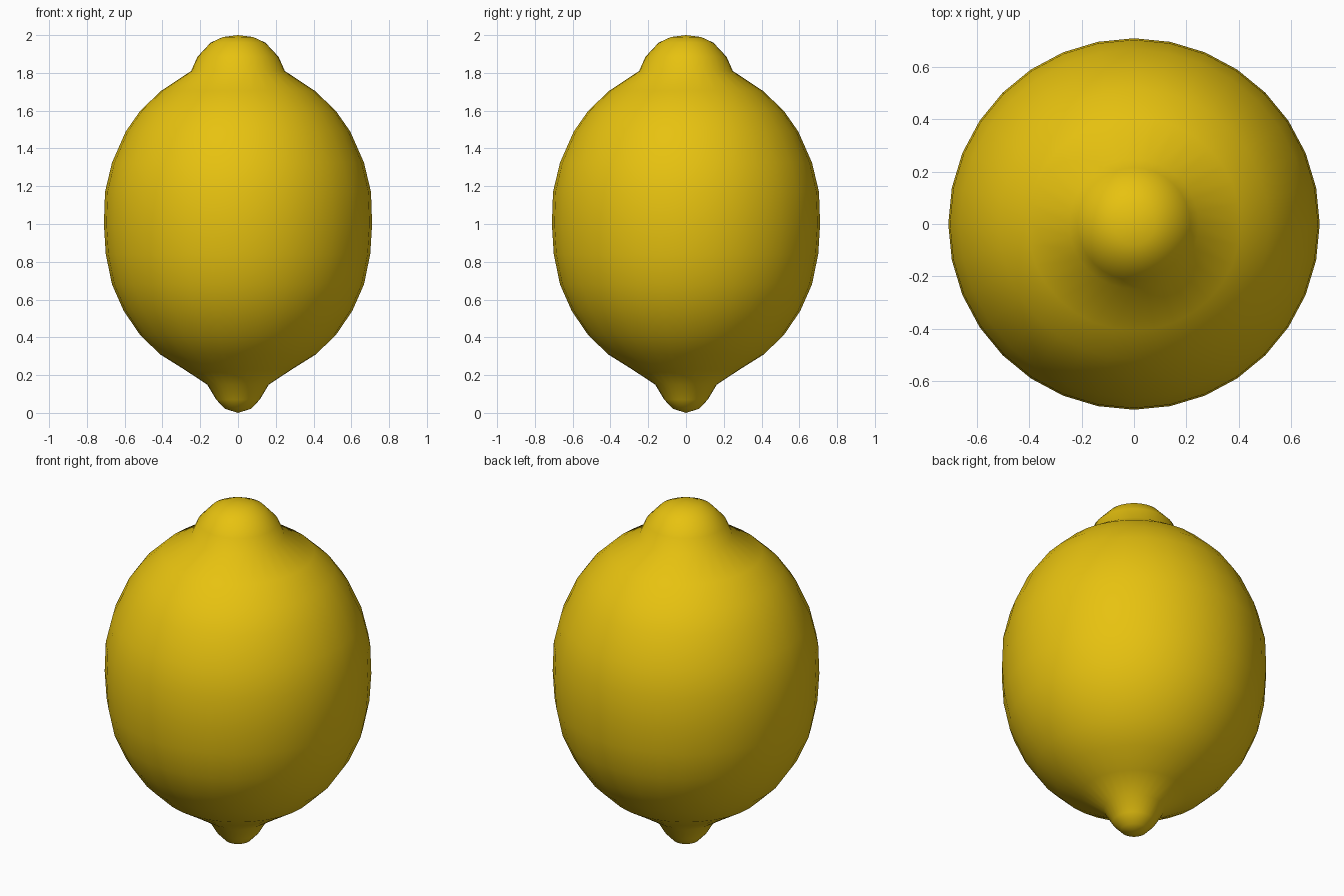
import bpy
import bmesh
from math import tau
from mathutils import Vector

cube = bpy.data.objects.get("Cube")
if cube:
    bpy.data.objects.remove(cube, do_unlink=True)

SEGMENTS = 32

# Peel colour
peel = bpy.data.materials.new("lemon_yellow")
peel.use_nodes = True
color = (0.8, 0.54, 0.005, 1)
peel.diffuse_color = color
peel.node_tree.nodes["Principled BSDF"].inputs["Base Color"].default_value = color

# Half outline (radius, height): pointed tip, rounded body, blunt stem nub
outline = [
    (0, 0), (0.07, 0.022), (0.115, 0.07), (0.163, 0.15), (0.285, 0.23),
    (0.413, 0.31), (0.52, 0.415), (0.605, 0.54), (0.667, 0.68), (0.7, 0.84),
    (0.71, 1), (0.704, 1.17), (0.667, 1.325), (0.594, 1.49), (0.517, 1.6),
    (0.407, 1.705), (0.248, 1.81), (0.215, 1.885), (0.145, 1.96),
    (0.08, 1.99), (0, 2),
]

# Lathe the outline around the upright axis
bm = bmesh.new()
verts = [bm.verts.new((r, 0, z)) for r, z in outline]
edges = [bm.edges.new(pair) for pair in zip(verts, verts[1:])]
bmesh.ops.spin(bm, geom=verts + edges, cent=Vector(), axis=Vector((0, 0, 1)),
               angle=tau, steps=SEGMENTS)
bmesh.ops.remove_doubles(bm, verts=bm.verts, dist=0.001)
bmesh.ops.recalc_face_normals(bm, faces=bm.faces)
for face in bm.faces:
    face.smooth = True

mesh = bpy.data.meshes.new("lemon")
bm.to_mesh(mesh)
bm.free()
mesh.materials.append(peel)
lemon = bpy.data.objects.new("lemon", mesh)
bpy.context.collection.objects.link(lemon)
